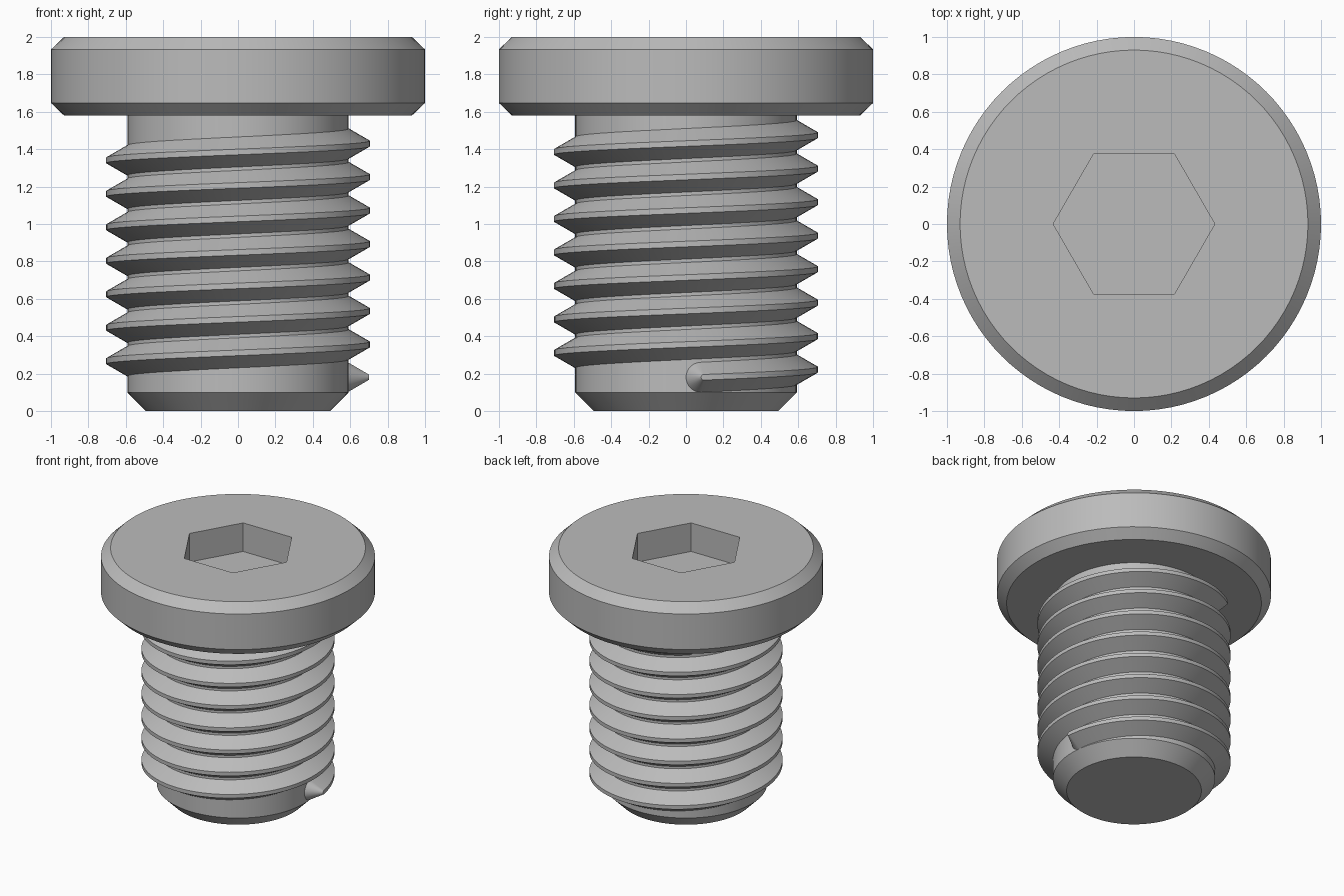
import bpy
import bmesh
from math import sin, cos, pi, radians, tan

cube = bpy.data.objects.get("Cube")
if cube:
    bpy.data.objects.remove(cube, do_unlink=True)

SEGMENTS = 96
HEAD_BASE = 1.58
SHANK_R = 0.592

steel = bpy.data.materials.new("grey_steel")
steel.use_nodes = True
grey = (0.5, 0.5, 0.5, 1)
steel.diffuse_color = grey
steel.node_tree.nodes["Principled BSDF"].inputs["Base Color"].default_value = grey


def finish(name, bm):
    """Turn the bmesh into a smooth-shaded object with crisp edges."""
    bmesh.ops.recalc_face_normals(bm, faces=bm.faces)
    mesh = bpy.data.meshes.new(name)
    bm.to_mesh(mesh)
    bm.free()
    mesh.materials.append(steel)
    obj = bpy.data.objects.new(name, mesh)
    bpy.context.collection.objects.link(obj)
    bpy.ops.object.select_all(action='DESELECT')
    obj.select_set(True)
    bpy.context.view_layer.objects.active = obj
    bpy.ops.object.shade_smooth_by_angle(angle=radians(25))
    return obj


def round_shape(radius):
    return lambda a: radius


def hex_shape(radius):
    return lambda a: radius * cos(pi / 6) / cos(a % (pi / 3) - pi / 6)


def stack(name, rings):
    """Skin a closed solid through (shape, z) rings."""
    bm = bmesh.new()
    angles = [2 * pi * i / SEGMENTS for i in range(SEGMENTS)]
    loops = [[bm.verts.new((f(a) * cos(a), f(a) * sin(a), z)) for a in angles]
             for f, z in rings]
    for low, high in zip(loops, loops[1:]):
        for i in range(SEGMENTS):
            j = (i + 1) % SEGMENTS
            bm.faces.new((low[i], low[j], high[j], high[i]))
    bm.faces.new(loops[0][::-1])
    bm.faces.new(loops[-1])
    return finish(name, bm)


# Chamfered head with a hexagonal socket
stack("head", [
    (round_shape(0.93), HEAD_BASE), (round_shape(1), 1.647),
    (round_shape(1), 1.933), (round_shape(0.93), 2),
    (hex_shape(0.432), 2), (hex_shape(0.432), 1.77)])

# Shank with a chamfered tip
stack("shank", [
    (round_shape(0.492), 0), (round_shape(SHANK_R), 0.1),
    (round_shape(SHANK_R), HEAD_BASE)])

# Helical thread with half-cone ends
PITCH, START_Z = 0.179, 0.177
CREST_R, CREST_HALF = 0.705, 0.015
ROOT_R = SHANK_R - 0.004
ROOT_HALF = CREST_HALF + (CREST_R - ROOT_R) * tan(radians(30))
START = radians(7.8)
END = radians(7 * 360 + 126)

bm = bmesh.new()


def section(angle, turn, side):
    """Four profile points; turn swings the flanks round to close an end."""
    points = []
    for r, half in ((ROOT_R, ROOT_HALF), (CREST_R, CREST_HALF),
                    (CREST_R, -CREST_HALF), (ROOT_R, -ROOT_HALF)):
        a = angle + side * abs(half) * sin(turn) / r
        z = START_Z + PITCH * angle / (2 * pi) + half * cos(turn)
        points.append(bm.verts.new((r * cos(a), r * sin(a), z)))
    return points


CAP = 10
steps = round((END - START) / (2 * pi) * SEGMENTS)
turns = [pi / 2 * i / CAP for i in range(1, CAP + 1)]
sections = [section(START, t, -1) for t in reversed(turns)]
sections += [section(START + (END - START) * i / steps, 0, 0) for i in range(steps + 1)]
sections += [section(END, t, 1) for t in turns]
for p, q in zip(sections, sections[1:]):
    for k in range(3):
        bm.faces.new((p[k], q[k], q[k + 1], p[k + 1]))
bmesh.ops.remove_doubles(bm, verts=bm.verts, dist=1e-5)
thread = finish("thread", bm)

# Make sure the open strip faces outward
mid = thread.data.polygons[len(thread.data.polygons) // 2]
if mid.normal.x * mid.center.x + mid.normal.y * mid.center.y < 0:
    thread.data.flip_normals()
